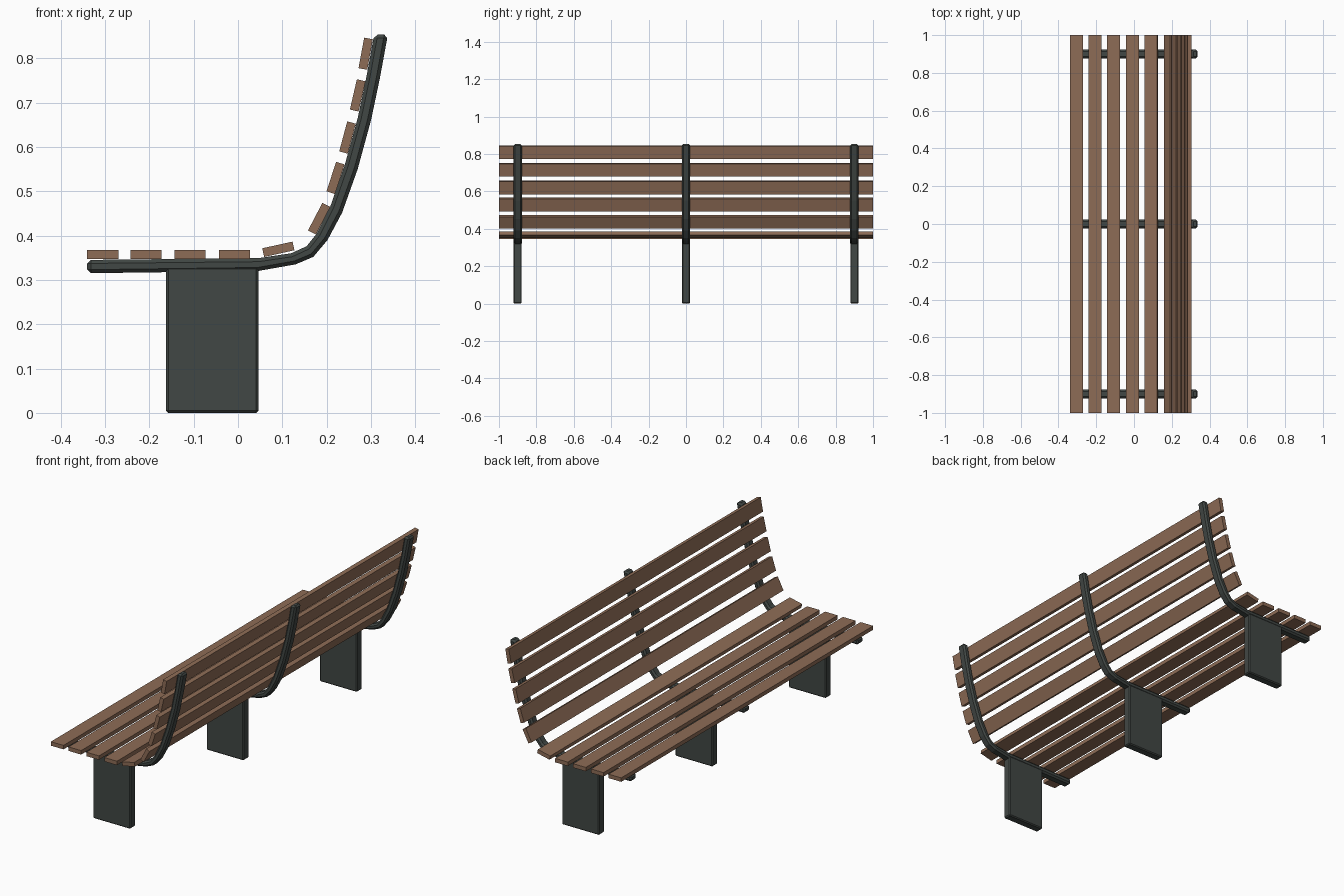
import bpy, bmesh, math

if "Cube" in bpy.data.objects:
    bpy.data.objects.remove(bpy.data.objects["Cube"])


def material(name, rgb):
    m = bpy.data.materials.new(name)
    m.diffuse_color = (*rgb, 1)
    m.use_nodes = True
    m.node_tree.nodes["Principled BSDF"].inputs["Base Color"].default_value = m.diffuse_color
    return m


WOOD = material("brown wood", (0.27, 0.15, 0.093))
METAL = material("dark metal", (0.053, 0.063, 0.058))


def prism(name, outline, y, width, mat, bevel):
    """Extrude an x/z outline along y, centred on the given y."""
    bm = bmesh.new()
    face = bm.faces.new([bm.verts.new((x, y - width / 2, z)) for x, z in outline])
    new = bmesh.ops.extrude_face_region(bm, geom=[face])["geom"]
    bmesh.ops.translate(bm, vec=(0, width, 0),
                        verts=[v for v in new if isinstance(v, bmesh.types.BMVert)])
    bmesh.ops.recalc_face_normals(bm, faces=bm.faces)
    me = bpy.data.meshes.new(name)
    bm.to_mesh(me)
    bm.free()
    me.materials.append(mat)
    ob = bpy.data.objects.new(name, me)
    bpy.context.collection.objects.link(ob)
    if bevel:
        b = ob.modifiers.new("bevel", "BEVEL")
        b.width, b.segments = bevel, 1
        b.limit_method, b.angle_limit = "ANGLE", math.radians(50)
    return ob


# Curved rail outline: underside from front to back top, then inner side back down
RAIL = [(-0.34, 0.315), (0.045, 0.32), (0.13, 0.335), (0.17, 0.352), (0.202, 0.39),
        (0.235, 0.452), (0.27, 0.55), (0.30, 0.66), (0.32, 0.755), (0.338, 0.853),
        (0.307, 0.853), (0.29, 0.76), (0.27, 0.665), (0.241, 0.56), (0.208, 0.465),
        (0.178, 0.405), (0.155, 0.376), (0.12, 0.36), (0.046, 0.349), (-0.34, 0.345)]
LEG = [(-0.162, 0), (0.046, 0), (0.046, 0.33), (-0.162, 0.33)]

# Three supports: rail and slab leg
for i, y in enumerate((-0.9, 0, 0.9)):
    prism(f"rail_{i}", RAIL, y, 0.045, METAL, 0.008)
    prism(f"leg_{i}", LEG, y, 0.043, METAL, 0.005)

# Slats: centre x, centre z, tilt in degrees
SLATS = [(-0.305, 0.357, 0), (-0.207, 0.357, 0), (-0.108, 0.357, 0), (-0.008, 0.357, 0),
         (0.091, 0.369, 12.5), (0.183, 0.438, 62.5), (0.220, 0.530, 72),
         (0.247, 0.621, 75), (0.270, 0.716, 77), (0.288, 0.810, 79.5)]
for i, (cx, cz, deg) in enumerate(SLATS):
    c, s = math.cos(math.radians(deg)), math.sin(math.radians(deg))
    box = [(-0.035, -0.01), (0.035, -0.01), (0.035, 0.01), (-0.035, 0.01)]
    prism(f"{'seat' if i < 5 else 'back'}_slat_{i}",
          [(cx + u * c - v * s, cz + u * s + v * c) for u, v in box], 0, 2, WOOD, 0)
